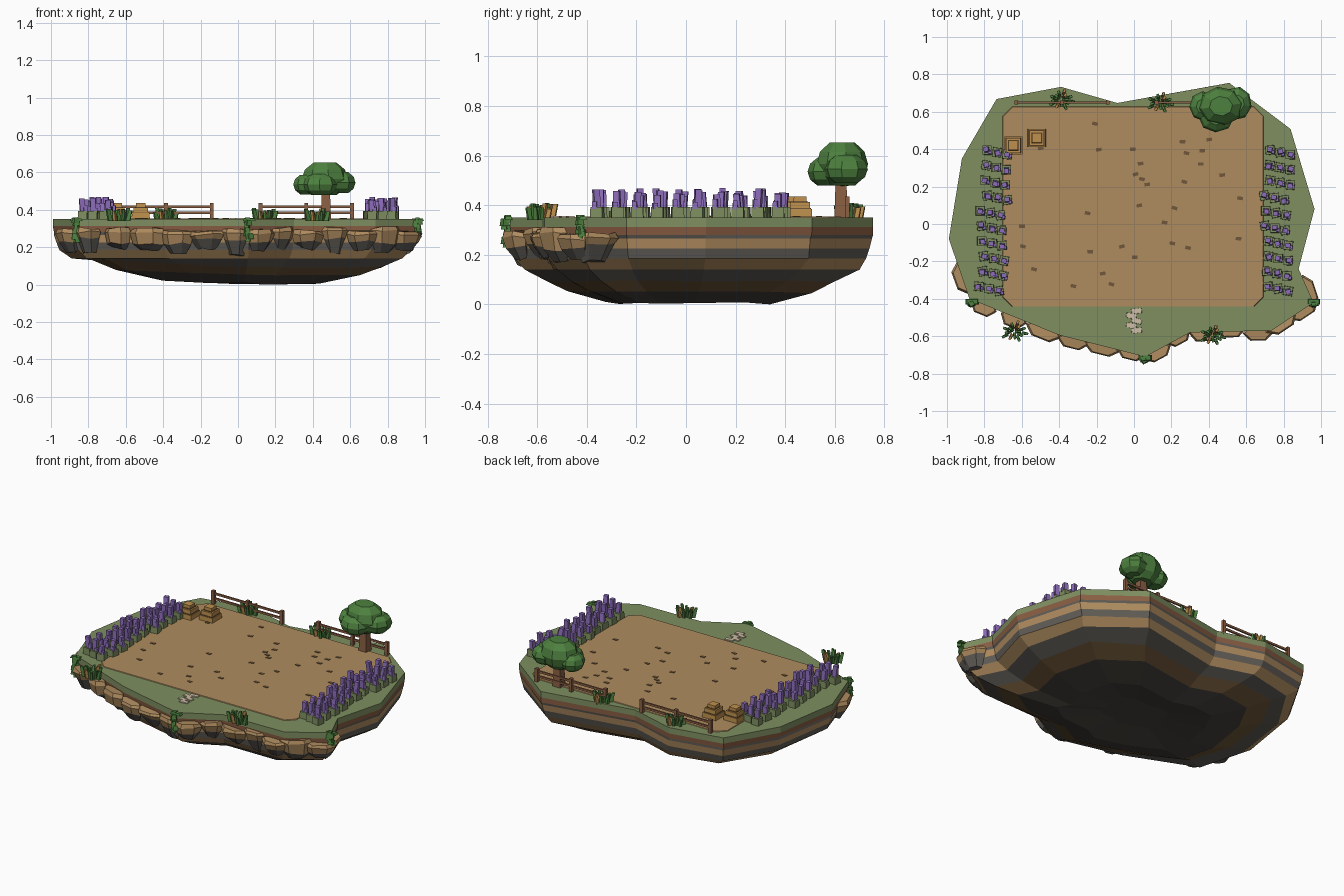
import bpy, bmesh, math, random
from mathutils import Vector, Matrix

random.seed(7)
if "Cube" in bpy.data.objects:
    bpy.data.objects.remove(bpy.data.objects["Cube"])

COLOURS = {
    "grass": (.21, .272, .118), "soil": (.43, .262, .115), "clay": (.26, .115, .058),
    "grey_rock": (.12, .11, .095), "dark_rock": (.06, .054, .046),
    "brown_earth": (.16, .095, .042), "lavender": (.27, .155, .5),
    "leaf": (.075, .22, .05), "straw": (.52, .28, .075), "pale_stone": (.62, .52, .38)}
NAMES = list(COLOURS)
MATS = []
for name, rgb in COLOURS.items():
    m = bpy.data.materials.new(name)
    m.use_nodes = True
    m.diffuse_color = (*rgb, 1)
    bsdf = m.node_tree.nodes["Principled BSDF"]
    bsdf.inputs["Base Color"].default_value = (*rgb, 1)
    bsdf.inputs["Roughness"].default_value = .9
    MATS.append(m)
rnd = random.uniform
TOP = .35


def loft(bm, rings, mats):
    """Bridge closed rings; mats = top cap, one per band, bottom cap."""
    idx = [NAMES.index(m) for m in mats]
    vs = [[bm.verts.new(p) for p in r] for r in rings]
    n = len(vs[0])
    faces = [bm.faces.new(vs[0])]
    faces[0].material_index = idx[0]
    for k in range(len(vs) - 1):
        for i in range(n):
            j = (i + 1) % n
            f = bm.faces.new((vs[k][i], vs[k][j], vs[k + 1][j], vs[k + 1][i]))
            f.material_index = idx[k + 1]
            faces.append(f)
    faces.append(bm.faces.new(vs[-1][::-1]))
    faces[-1].material_index = idx[-1]
    bmesh.ops.recalc_face_normals(bm, faces=faces)


def box(bm, base, size, mat, taper=1, turn=0, tilt=(0, 0)):
    """Box standing on base, optionally tapered, turned and leaning."""
    x, y, h = size
    rot = Matrix.Rotation(turn, 3, 'Z')
    rings = []
    for z, s in ((h, taper), (0, 1)):
        lean = Vector((tilt[0] * z, tilt[1] * z, z))
        rings.append([Vector(base) + lean + rot @ Vector((a * x * s / 2, b * y * s / 2, 0))
                      for a, b in ((-1, -1), (1, -1), (1, 1), (-1, 1))])
    loft(bm, rings, (mat, mat, mat))


def finish(name, bm):
    me = bpy.data.meshes.new(name)
    for m in MATS:
        me.materials.append(m)
    bm.to_mesh(me)
    bm.free()
    ob = bpy.data.objects.new(name, me)
    bpy.context.scene.collection.objects.link(ob)


# Island with layered strata, its underside rising towards the right
outline = [(-.735, .668), (-.39, .733), (-.09, .647), (.51, .754), (.837, .508),
           (.965, .08), (.88, -.24), (.96, -.42), (.735, -.57), (.3, -.58),
           (.06, -.71), (-.4, -.594), (-.88, -.4), (-.99, -.08), (-.92, .35)]
layers = [(TOP, 1, "grass"), (.312, 1, "grass"), (.28, .995, "clay"),
          (.266, .99, "grey_rock"), (.225, .985, "soil"), (.185, .968, "grey_rock"),
          (.14, .91, "soil"), (.09, .8, "grey_rock"), (.045, .67, "brown_earth"),
          (0, .45, "dark_rock"), (.035, .2, "dark_rock")]
rings = []
for k, (z, s, _) in enumerate(layers):
    wob = 0 if k < 2 else .006 if k < 6 else .02
    rings.append([(x * s * (1 + rnd(-wob, wob)), y * s * (1 + rnd(-wob, wob)),
                   z + (max(0, -.05 * x * s) + rnd(0, wob / 2) if k > 6 and i != 3 else 0))
                  for i, (x, y) in enumerate(outline)])
bm = bmesh.new()
loft(bm, rings, [l[2] for l in layers] + ["dark_rock"])
finish("island", bm)

# Tilled field with chamfered corners and flat clods
bm = bmesh.new()
c = .05
rings = []
for z, g in ((TOP + .004, 0), (TOP - .005, .005)):
    x0, x1, y0, y1 = -.7 - g, .69 + g, -.44 - g, .625 + g
    rings.append([(x0 + c, y0, z), (x1 - c, y0, z), (x1, y0 + c, z), (x1, y1 - c, z),
                  (x1 - c, y1, z), (x0 + c, y1, z), (x0, y1 - c, z), (x0, y0 + c, z)])
loft(bm, rings, ["soil"] * 3)
finish("field", bm)
bm = bmesh.new()
for i in range(32):
    box(bm, (rnd(-.6, .6), rnd(-.36, .55), TOP + .004), (.03, .018, .003),
        "brown_earth", turn=rnd(-.3, .3))
finish("soil_clods", bm)

# Stepping stones
bm = bmesh.new()
for i in range(5):
    box(bm, (.014 * (-1) ** i, -.465 - .026 * i, TOP), (.055, .027, .006),
        "pale_stone", .95, rnd(-.3, .3))
finish("path_stones", bm)

# Hanging boulders along the front rim
path = [Vector((x, y, 0)) for x, y in [(-.96, -.18)] + outline[12:6:-1] + [(.92, -.3)]]
bm = bmesh.new()
for a, b in zip(path, path[1:]):
    count = max(1, round((b - a).length / .165))
    along = (b - a).normalized()
    out = Vector((along.y, -along.x, 0))
    for i in range(count):
        p = a.lerp(b, (i + .5) / count) + out * rnd(-.015, .012)
        w, d = rnd(.075, .105), rnd(.045, .06)
        zt, zm, zb = rnd(.285, .305), rnd(.215, .25), rnd(.155, .195)
        rings = []
        for z, s, shift in ((zt, .85, 0), (zt - .02, 1, 0), (zm, .85, -.008), (zb, .5, -.03)):
            ring = []
            for k in range(6):
                t = math.tau * k / 6
                q = p + along * w * s * math.cos(t) + out * (d * s * math.sin(t) + shift)
                ring.append((max(-1, min(1, q.x)), q.y, z + rnd(-.008, .008)))
            rings.append(ring)
        loft(bm, rings, ("soil", "soil", "soil", "grey_rock", "grey_rock"))
finish("rim_boulders", bm)

# Lavender beds
for name, x0 in (("lavender_bed_right", -.815), ("lavender_bed_left", .70)):
    bm = bmesh.new()
    for row in range(10):
        shift = rnd(-.02, .03)
        for col in range(3):
            x, y = x0 + shift + col * .054, .395 - row * .081 - col * .012
            box(bm, (x, y, TOP - .005), (.05, .05, .048), "grass", .95, rnd(-.2, .2))
            lean = (rnd(-.1, .1), rnd(-.1, .1))
            box(bm, (x, y, TOP + .035), (.028, .026, rnd(.05, .085)), "lavender", .95, rnd(-.3, .3), lean)
            box(bm, (x + .014, y - .01, TOP + .035), (.02, .02, rnd(.02, .04)), "lavender", .9, rnd(-.3, .3))
    finish(name, bm)

# Stacked straw crates with dark seams
for name, x, y in (("straw_stack_outer", -.645, .42), ("straw_stack_inner", -.52, .46)):
    bm = bmesh.new()
    z = TOP
    for w, h in ((.097, .035), (.08, .028), (.052, .022)):
        box(bm, (x, y, z - .001), (w + .007, w + .007, .004), "brown_earth")
        box(bm, (x, y, z), (w, w, h), "straw", .98)
        z += h
    finish(name, bm)

# Rail fences
for name, x0, x1 in (("fence_right", -.63, -.14), ("fence_left", .12, .61)):
    bm = bmesh.new()
    for x in (x0, (x0 + x1) / 2, x1):
        box(bm, (x, .65, TOP - .01), (.02, .02, .095), "clay")
    for z in (.378, .41):
        box(bm, ((x0 + x1) / 2, .65, z), (x1 - x0 + .02, .01, .013), "clay")
    finish(name, bm)

# Tree with flat-topped faceted foliage
bm = bmesh.new()
box(bm, (.47, .625, TOP - .01), (.055, .055, .15), "clay", .8)
finish("tree_trunk", bm)
bm = bmesh.new()
for pos, size in (((.465, .63, .565), (.125, .105, .1)), ((.37, .63, .535), (.075, .08, .06)),
                  ((.55, .645, .545), (.08, .09, .065)), ((.44, .57, .535), (.095, .08, .065))):
    mat = Matrix.Translation(pos) @ Matrix.Diagonal((*size, 1)) @ Matrix.Rotation(rnd(0, 3), 4, 'Z')
    made = bmesh.ops.create_uvsphere(bm, u_segments=8, v_segments=6, radius=1, matrix=mat)
    for v in made["verts"]:
        v.co.z = max(pos[2] - size[2] * .87, min(pos[2] + size[2] * .87, v.co.z))
for f in bm.faces:
    f.material_index = NAMES.index("leaf")
finish("tree_canopy", bm)

# Leafy tufts
for name, x, y in (("tuft_back_right", -.39, .665), ("tuft_back_left", .14, .65),
                   ("tuft_front_right", -.64, -.575), ("tuft_front_left", .42, -.595)):
    bm = bmesh.new()
    for i in range(14):
        t = i * 2.4
        r = .012 + .0022 * i
        box(bm, (x + 1.3 * r * math.cos(t), y + r * math.sin(t), TOP - .01),
            (.024, .016, rnd(.045, .07)), "straw" if i % 4 == 3 else "leaf", .75, t,
            (.25 * math.cos(t), .25 * math.sin(t)))
    finish(name, bm)

# Trailing vines over the rim
for name, x, y, low in (("vine_front", .06, -.715, .23), ("vine_right", -.865, -.415, .225),
                        ("vine_left", .96, -.415, .265)):
    bm = bmesh.new()
    for i in range(8):
        w = rnd(.022, .034)
        z = low + (TOP - .02 - low) * i / 7
        box(bm, (x + rnd(-.015, .015), y - .01 + rnd(-.008, .008), z), (w, w, .03),
            "leaf", .75, rnd(-.6, .6))
    box(bm, (x, y, TOP - .01), (.07, .03, .014), "leaf", .8)
    finish(name, bm)
